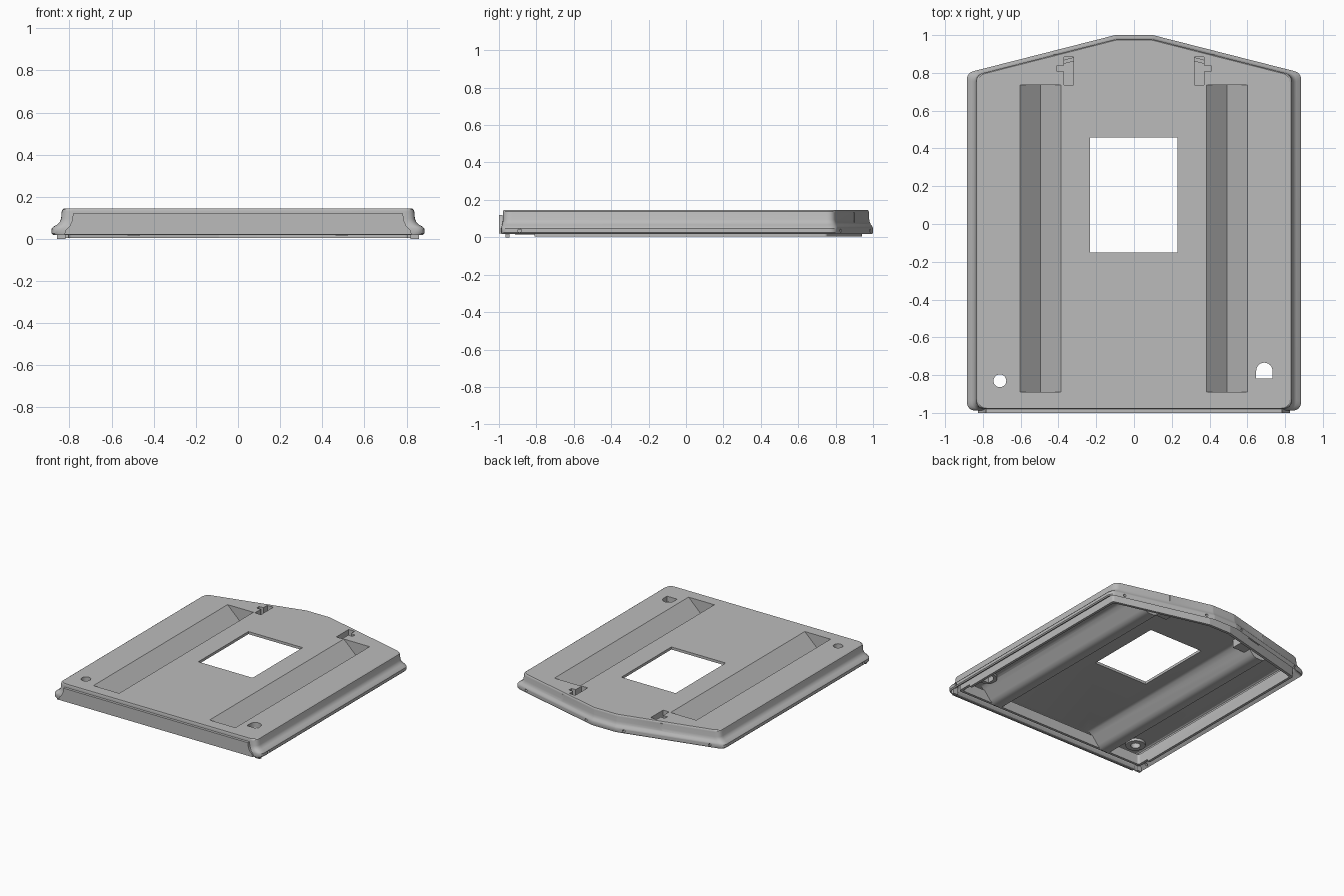
import bpy, bmesh, math
from mathutils import Vector

old = bpy.data.objects.get("Cube")
if old:
    bpy.data.objects.remove(old, do_unlink=True)

mat = bpy.data.materials.new("plain grey")
mat.use_nodes = True
GREY = (0.5, 0.5, 0.5, 1)
mat.diffuse_color = GREY
mat.node_tree.nodes["Principled BSDF"].inputs["Base Color"].default_value = GREY

# Plan outline, with how far the cove pulls in each edge (edge i runs from point i to i+1)
OUTLINE = [(-0.885, -0.988), (0.885, -0.988), (0.885, 0.80),
           (0.10, 1.0), (-0.10, 1.0), (-0.885, 0.80)]
COVE = [0.2, 1, 0.45, 0.45, 0.45, 1]
# Edge profile: inset and height, bottom to top
PROFILE = [(0.008, 0.018), (0, 0.026), (0, 0.048), (0.008, 0.058), (0.026, 0.068),
           (0.038, 0.08), (0.045, 0.095), (0.048, 0.13), (0.051, 0.139), (0.06, 0.145)]


def ring(inset, extra, z, radius=0.05, steps=6):
    """Outline offset inward edge by edge, with rounded corners."""
    pts = [Vector(p) for p in OUTLINE]
    n = len(pts)
    lines = []
    for i in range(n):
        d = (pts[(i + 1) % n] - pts[i]).normalized()
        lines.append((pts[i] + Vector((-d.y, d.x)) * (inset * COVE[i] + extra), d))
    out = []
    for i in range(n):
        (p, d), (q, e) = lines[i - 1], lines[i]
        cross = d.x * e.y - d.y * e.x
        r = q - p
        corner = p + d * ((r.x * e.y - r.y * e.x) / cross)
        trim = radius * math.tan(d.angle(e) / 2)
        a, b = corner - d * trim, corner + e * trim
        for k in range(steps + 1):
            t = k / steps
            v = a * (1 - t) ** 2 + corner * 2 * t * (1 - t) + b * t * t
            out.append((v.x, v.y, z))
    return out


def loft(name, rings, loop=False):
    """Skin a stack of rings; cap the ends or join them."""
    bm = bmesh.new()
    rows = [[bm.verts.new(c) for c in r] for r in rings]
    n = len(rows[0])
    pairs = list(zip(rows, rows[1:])) + ([(rows[-1], rows[0])] if loop else [])
    for a, b in pairs:
        for i in range(n):
            j = (i + 1) % n
            bm.faces.new((a[i], a[j], b[j], b[i]))
    if not loop:
        bm.faces.new(rows[0])
        bm.faces.new(rows[-1])
    bmesh.ops.recalc_face_normals(bm, faces=bm.faces)
    me = bpy.data.meshes.new(name)
    bm.to_mesh(me)
    bm.free()
    me.materials.append(mat)
    ob = bpy.data.objects.new(name, me)
    bpy.context.collection.objects.link(ob)
    return ob


def prism(name, pts, lo, hi, axis="z"):
    place = {"z": lambda u, v, w: (u, v, w), "y": lambda u, v, w: (u, w, v),
             "x": lambda u, v, w: (w, u, v)}[axis]
    return loft(name, [[place(u, v, w) for u, v in pts] for w in (lo, hi)])


def rect(x0, x1, y0, y1):
    return [(x0, y0), (x1, y0), (x1, y1), (x0, y1)]


def arc(cx, cy, r, start=0, sweep=360, n=24):
    count = n if sweep == 360 else n + 1
    return [(cx + r * math.cos(math.radians(start + sweep * k / n)),
             cy + r * math.sin(math.radians(start + sweep * k / n))) for k in range(count)]


def boolean(ob, tool, op):
    m = ob.modifiers.new(op, "BOOLEAN")
    m.operation, m.object, m.solver = op, tool, "EXACT"
    tool.hide_render = True
    bpy.context.view_layer.objects.active = ob
    bpy.ops.object.modifier_apply(modifier=m.name)
    bpy.data.objects.remove(tool, do_unlink=True)


# Hollow tray shell with a coved edge
WALL = 0.02
inner = [ring(i, WALL, max(z - WALL, 0.018), 0.035) for i, z in PROFILE[3:]]
outer = [ring(i, 0, z) for i, z in PROFILE]
shell = loft("tray_shell", inner[::-1] + outer)

# Troughs and pocket housings on the underside
half = [(0.17, 0.132), (0.135, 0.118), (0.11, 0.095), (0.065, 0.04), (0.045, 0.022), (0.02, 0.015)]
for cx in (-0.495, 0.492):
    section = [(cx + u, v) for u, v in half] + [(cx - u, v) for u, v in half[::-1]]
    boolean(shell, prism("trough", section, -0.915, 0.775, "y"), "UNION")
for s in (1, -1):
    xs = sorted((s * 0.305, s * 0.425))
    boolean(shell, prism("housing", rect(*xs, 0.715, 0.90), 0.065, 0.132), "UNION")
for cx, cy in ((-0.71, -0.83), (0.69, -0.78)):
    boolean(shell, prism("boss", arc(cx, cy, 0.07), 0.105, 0.132), "UNION")

# V grooves, window, holes and latch pockets
for cx in (-0.495, 0.492):
    vee = [(cx - 0.125, 0.16), (cx, 0.04), (cx + 0.125, 0.16)]
    boolean(shell, prism("groove", vee, -0.89, 0.737, "y"), "DIFFERENCE")
boolean(shell, prism("window", rect(-0.232, 0.229, -0.15, 0.457), 0, 0.3), "DIFFERENCE")
boolean(shell, prism("round_hole", arc(-0.71, -0.83, 0.034), 0, 0.3), "DIFFERENCE")
arch = [(0.647, -0.817), (0.733, -0.817)] + arc(0.69, -0.777, 0.043, 0, 180, 12)
boolean(shell, prism("arched_hole", arch, 0, 0.3), "DIFFERENCE")
for s in (1, -1):
    pocket = [(0.32, 0.735), (0.371, 0.735), (0.371, 0.808), (0.407, 0.808),
              (0.407, 0.838), (0.371, 0.838), (0.371, 0.885), (0.32, 0.885)]
    boolean(shell, prism("pocket", [(s * x, y) for x, y in pocket], 0.08, 0.3), "DIFFERENCE")

# Screw holes around the skirt
for s in (1, -1):
    lo, hi = sorted((s * 0.85, s * 0.95))
    boolean(shell, prism("side_hole", arc(-0.89, 0.036, 0.01, n=12), lo, hi, "x"), "DIFFERENCE")
    for x, y in ((0.78, 0.75), (0.16, 0.94)):
        boolean(shell, prism("back_hole", arc(s * x, 0.036, 0.01, n=12), y, 1.1, "y"), "DIFFERENCE")

# Inner locating lip, lowered everywhere but near the front
lip = loft("inner_lip", [ring(0, e, z, 0.02) for e, z in
                         ((0.06, 0.004), (0.06, 0.1), (0.08, 0.1), (0.08, 0.004))], loop=True)
boolean(lip, prism("lip_relief", rect(-1, 1, -1.1, -0.81), -0.1, 0.022), "DIFFERENCE")

# Raised front panel
side = [(0.825, 0.02), (0.818, 0.042), (0.80, 0.06), (0.788, 0.085), (0.783, 0.12)]
panel = prism("front_panel", side + [(-x, z) for x, z in side[::-1]], -1.0, -0.98, "y")

# Small front feet
feet = []
for s, label in ((1, "left"), (-1, "right")):
    xs = sorted((s * 0.82, s * 0.86))
    feet.append(prism(label + "_front_foot", rect(*xs, -0.965, -0.945), 0, 0.06))

bpy.ops.object.select_all(action="DESELECT")
for ob in [shell, lip, panel] + feet:
    ob.select_set(True)
bpy.context.view_layer.objects.active = shell
bpy.ops.object.shade_smooth_by_angle(angle=math.radians(32))
